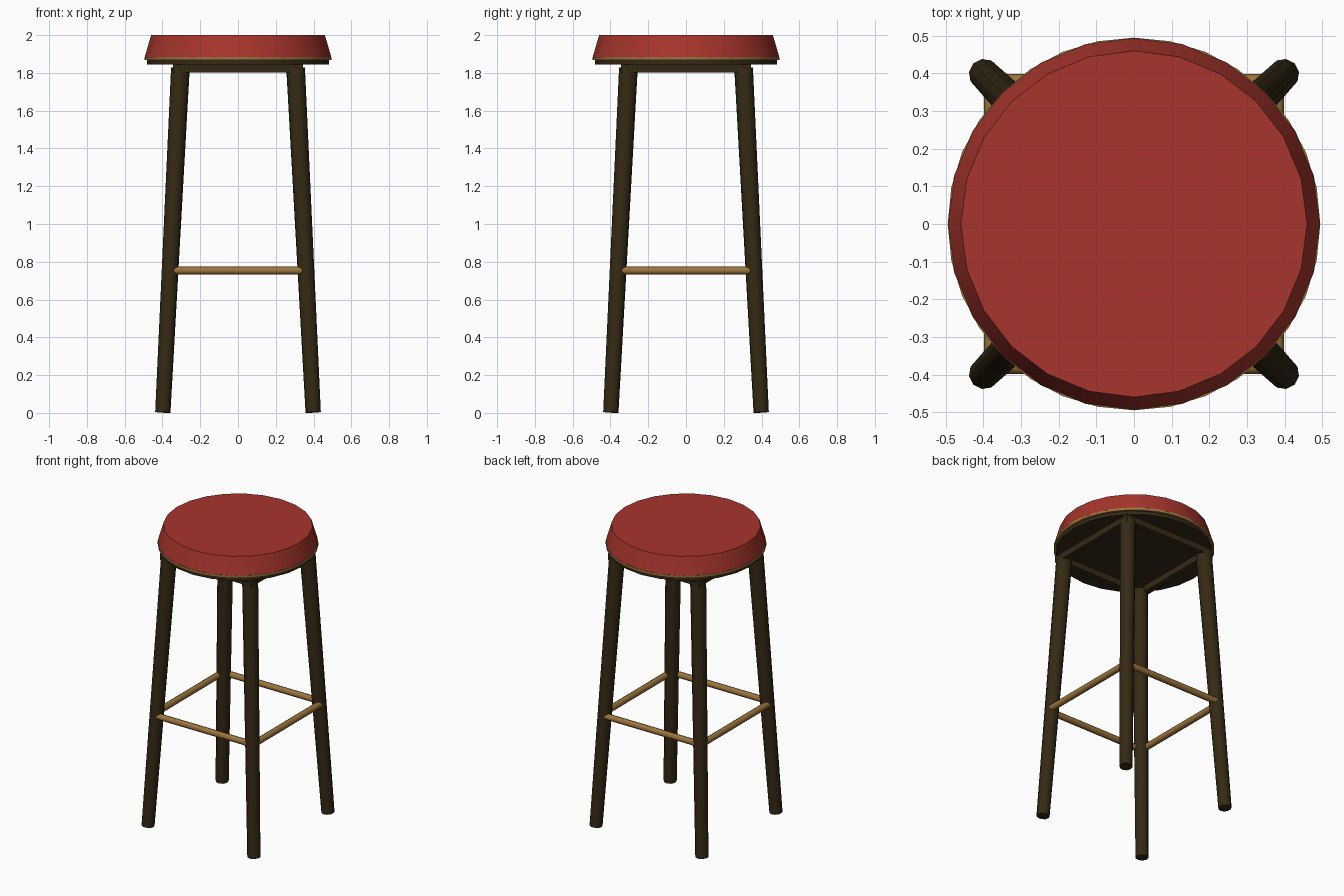
import bpy, math
from mathutils import Vector

if "Cube" in bpy.data.objects:
    bpy.data.objects.remove(bpy.data.objects["Cube"])


def material(name, rgb):
    m = bpy.data.materials.new(name)
    m.diffuse_color = (*rgb, 1)
    m.use_nodes = True
    m.node_tree.nodes["Principled BSDF"].inputs["Base Color"].default_value = m.diffuse_color
    return m


red = material("red_leather", (0.38, 0.035, 0.025))
wood = material("dark_wood", (0.035, 0.022, 0.007))
brass = material("brass", (0.33, 0.175, 0.045))


def finish(name, mat, smooth=True):
    ob = bpy.context.object
    ob.name = name
    ob.data.materials.append(mat)
    if smooth:
        bpy.ops.object.shade_smooth_by_angle(angle=math.radians(50))
    return ob


def rod(name, a, b, r1, r2, sides, mat, spin=0.0):
    """Tapered round bar from point a to point b."""
    a, b = Vector(a), Vector(b)
    d = b - a
    bpy.ops.mesh.primitive_cone_add(vertices=sides, radius1=r1, radius2=r2,
                                    depth=d.length, location=(a + b) / 2)
    ob = finish(name, mat)
    ob.rotation_mode = 'QUATERNION'
    ob.rotation_quaternion = d.to_track_quat('Z', 'Y')
    return ob


# Seat: cushion, brass trim band and wooden base, stacked
rod("seat_cushion", (0, 0, 1.88), (0, 0, 2.0), 0.495, 0.46, 24, red)
rod("seat_trim", (0, 0, 1.868), (0, 0, 1.885), 0.495, 0.495, 32, brass)
rod("seat_base", (0, 0, 1.845), (0, 0, 1.87), 0.482, 0.482, 24, wood)

# Four splayed, slightly tapered legs
for sx, sy, label in ((-1, -1, "front_left"), (1, -1, "front_right"),
                      (-1, 1, "back_left"), (1, 1, "back_right")):
    rod(label + "_leg", (sx * 0.398, sy * 0.398, 0.003),
        (sx * 0.305, sy * 0.305, 1.825), 0.041, 0.05, 10, wood)

# Apron rails under the seat and brass foot rungs, one per side
for i, label in enumerate(("front", "right", "back", "left")):
    t = i * math.pi / 2
    out = Vector((math.sin(t), -math.cos(t), 0))
    along = Vector((math.cos(t), math.sin(t), 0))
    bpy.ops.mesh.primitive_cube_add(size=1, location=out * 0.325 + Vector((0, 0, 1.825)),
                                    rotation=(0, 0, t))
    bpy.context.object.scale = (0.69, 0.04, 0.045)
    finish(label + "_apron_rail", wood, smooth=False)
    base = out * 0.378 + Vector((0, 0, 0.753))
    rod(label + "_foot_rung", base - along * 0.35, base + along * 0.35,
        0.021, 0.021, 8, brass)
